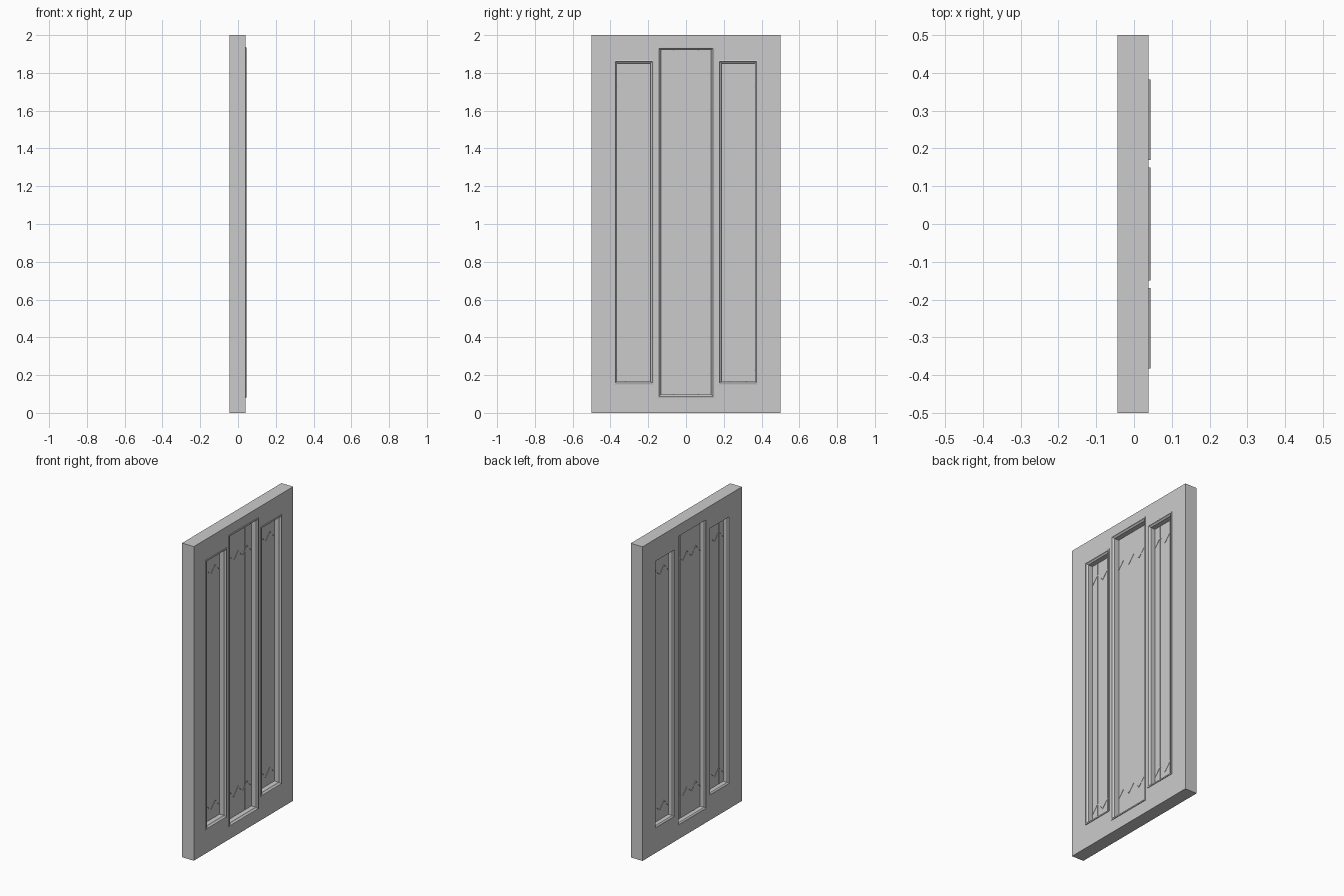
import bpy, bmesh, math

if "Cube" in bpy.data.objects:
    bpy.data.objects.remove(bpy.data.objects["Cube"])

X0, X1 = -0.044, 0.039      # back and front face of the slab
PANE = -0.003               # centre plane of the panes


def finish(name, bm):
    bmesh.ops.recalc_face_normals(bm, faces=bm.faces)
    me = bpy.data.meshes.new(name)
    bm.to_mesh(me)
    bm.free()
    ob = bpy.data.objects.new(name, me)
    bpy.context.collection.objects.link(ob)
    return ob


def add_box(bm, centre, size, angle=0.0):
    verts = bmesh.ops.create_cube(bm, size=1)["verts"]
    c, s = math.cos(angle), math.sin(angle)
    for v in verts:
        x, y, z = (v.co[i] * size[i] for i in range(3))
        v.co = (centre[0] + x, centre[1] + y * c - z * s, centre[2] + y * s + z * c)


def strip(bm, a, b):
    """Thin lead strip on the pane between two (y, z) points."""
    dy, dz = b[0] - a[0], b[1] - a[1]
    add_box(bm, (PANE, (a[0] + b[0]) / 2, (a[1] + b[1]) / 2),
            (0.012, math.hypot(dy, dz), 0.004), math.atan2(dz, dy))


def moulding(name, y0, y1, z0, z1):
    """Sweep the profile (inset, x) around a mitred rectangle."""
    profile = [(0, X1), (0, 0.043), (0.004, 0.044), (0.008, 0.043), (0.011, 0.037),
               (0.017, 0.032), (0.017, -0.034), (0.010, -0.041), (0.010, X1)]
    bm = bmesh.new()
    rings = [[bm.verts.new(p) for p in ((x, y0 + d, z0 + d), (x, y1 - d, z0 + d),
                                        (x, y1 - d, z1 - d), (x, y0 + d, z1 - d))]
             for d, x in profile]
    for a, b in zip(rings, rings[1:] + rings[:1]):
        for i in range(4):
            j = (i + 1) % 4
            bm.faces.new((a[i], a[j], b[j], b[i]))
    return finish(name, bm)


panels = {"left": (-0.382, -0.17, 0.15, 1.868),
          "centre": (-0.15, 0.15, 0.08, 1.938),
          "right": (0.17, 0.382, 0.15, 1.868)}

# Door slab with three openings
bm = bmesh.new()
ys = [-0.5] + [v for p in panels.values() for v in (p[0] + 0.01, p[1] - 0.01)] + [0.5]
add_box(bm, ((X0 + X1) / 2, 0, 1), (X1 - X0, 1, 2))
slab = finish("door_slab", bm)
bm = bmesh.new()
for y0, y1, z0, z1 in panels.values():
    add_box(bm, (0, (y0 + y1) / 2, (z0 + z1) / 2), (0.3, y1 - y0 - 0.02, z1 - z0 - 0.02))
cutter = finish("opening_cutter", bm)
mod = slab.modifiers.new("openings", 'BOOLEAN')
mod.operation, mod.solver, mod.object = 'DIFFERENCE', 'EXACT', cutter
bpy.context.view_layer.objects.active = slab
slab.select_set(True)
bpy.ops.object.modifier_apply(modifier=mod.name)
bpy.data.objects.remove(cutter)

for side, (y0, y1, z0, z1) in panels.items():
    moulding(side + "_moulding", y0, y1, z0, z1)

    # Pane
    a, b, lo, hi = y0 + 0.017, y1 - 0.017, z0 + 0.017, z1 - 0.017
    bm = bmesh.new()
    add_box(bm, (PANE, (a + b) / 2, (lo + hi) / 2), (0.008, b - a, hi - lo))
    finish(side + "_pane", bm)

    # Lead strips: two uprights and a zigzag row near each end
    bm = bmesh.new()
    for t in (0.25, 0.75):
        y = a + (b - a) * t
        strip(bm, (y, lo), (y, hi))
    n = 6 if side == "centre" else 4
    for zc in (0.25, 1.75):
        pts = [(a + (b - a) * i / n, zc + (0.025 if i % 2 else -0.025)) for i in range(n + 1)]
        for p, q in zip(pts, pts[1:]):
            strip(bm, p, q)
    finish(side + "_lead_strips", bm)
